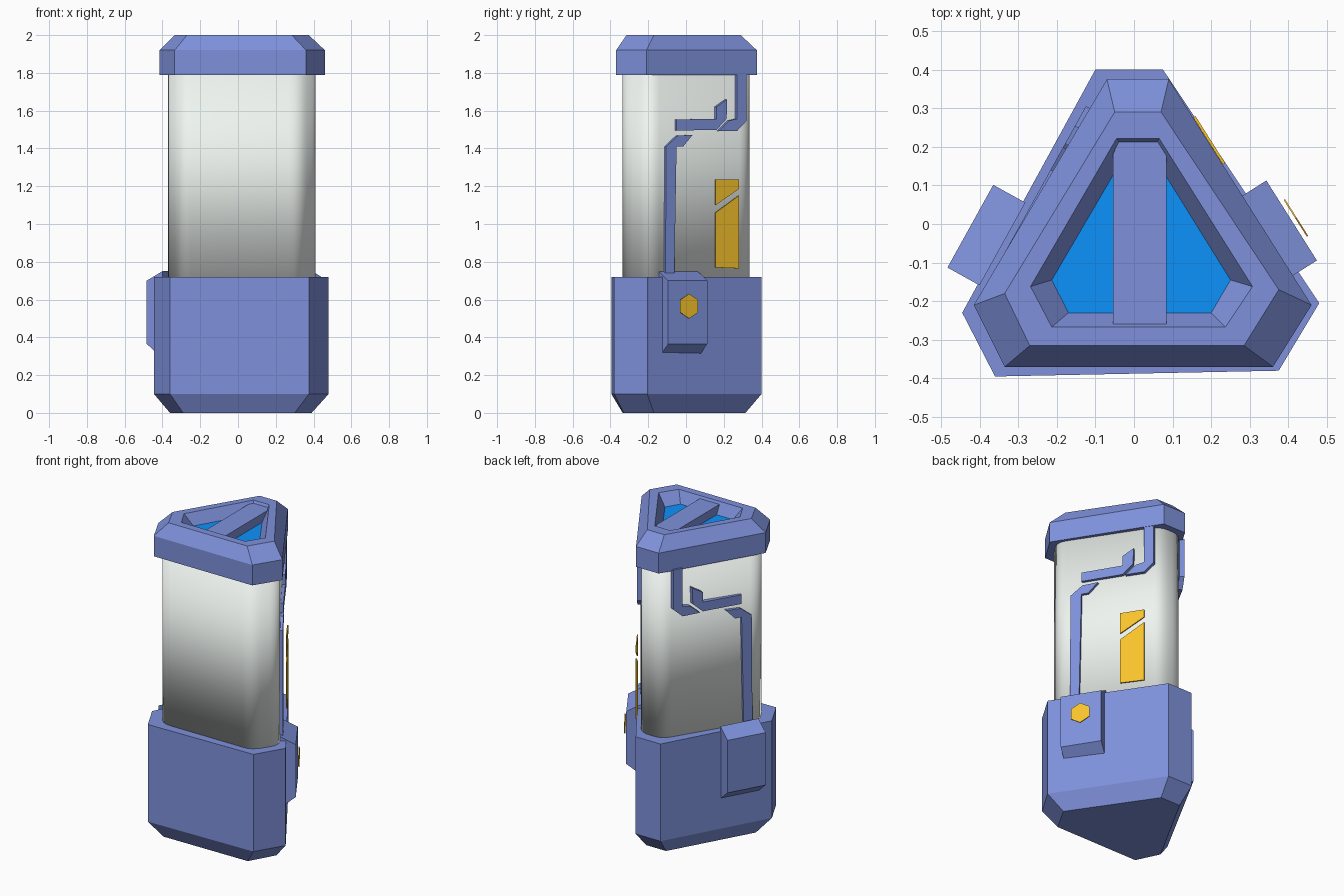
import bpy, bmesh
from math import cos, sin, radians, pi
from mathutils import Vector

if "Cube" in bpy.data.objects:
    bpy.data.objects.remove(bpy.data.objects["Cube"])


def material(name, rgb):
    m = bpy.data.materials.new(name)
    m.diffuse_color = (*rgb, 1)
    m.use_nodes = True
    m.node_tree.nodes["Principled BSDF"].inputs["Base Color"].default_value = m.diffuse_color
    return m


SHELL = material("shell_blue", (0.21, 0.285, 0.71))
GLASS = material("bright_blue", (0.004, 0.288, 0.97))
GOLD = material("gold", (0.95, 0.55, 0.025))
PALE = material("pale_grey", (0.86, 0.91, 0.88))


def loft(name, rings, mat, smooth=False):
    """Skin a stack of equal-length rings of 3D points, closed at both ends."""
    bm = bmesh.new()
    loops = [[bm.verts.new(p) for p in ring] for ring in rings]
    n = len(loops[0])
    for a, b in zip(loops, loops[1:]):
        for i in range(n):
            j = (i + 1) % n
            bm.faces.new((a[i], a[j], b[j], b[i]))
    bm.faces.new(loops[0])
    bm.faces.new(loops[-1])
    bmesh.ops.recalc_face_normals(bm, faces=bm.faces)
    for f in bm.faces:
        f.smooth = smooth
    me = bpy.data.meshes.new(name)
    bm.to_mesh(me)
    bm.free()
    me.materials.append(mat)
    ob = bpy.data.objects.new(name, me)
    bpy.context.collection.objects.link(ob)
    return ob


def level(outline, z):
    return [(x, y, z) for x, y in outline]


def rounded(outline, r, steps):
    """Replace each corner of an outline with a smooth curve."""
    pts = []
    for i, p in enumerate(outline):
        c = Vector(p)
        a = c + (Vector(outline[i - 1]) - c).normalized() * r
        b = c + (Vector(outline[(i + 1) % len(outline)]) - c).normalized() * r
        for k in range(steps + 1):
            t = k / steps
            pts.append(a * (1 - t) ** 2 + c * 2 * t * (1 - t) + b * t * t)
    return pts


# Base: six-sided block with a chamfered foot
foot = [(-.08, .315), (.06, .315), (.39, -.17), (.30, -.33), (-.29, -.335), (-.36, -.19)]
base = [(-.10, .40), (.075, .40), (.48, -.205), (.375, -.38), (-.36, -.395), (-.445, -.23)]
loft("base", [level(foot, 0), level(base, .1), level(base, .72)], SHELL)

# Tube: smooth rounded body
body = [(-.065, .335), (.085, .335), (.427, -.19), (.33, -.335), (-.305, -.335), (-.386, -.19)]
body = rounded(body, .06, 4)
loft("tube", [level(body, .66), level(body, 1.84)], PALE, smooth=True)

# Cap: chamfered lid with a recessed window
lid = [(-.07, .375), (.09, .375), (.46, -.21), (.36, -.37), (-.335, -.37), (-.415, -.21)]
rim = [(-.05, .29), (.07, .29), (.375, -.17), (.285, -.315), (-.27, -.315), (-.335, -.18)]
hole = [(-.045, .222), (.065, .222), (.307, -.162), (.237, -.267), (-.213, -.267), (-.268, -.162)]
floor = [(-.02, .185), (.045, .185), (.25, -.145), (.20, -.23), (-.17, -.23), (-.213, -.145)]
cap = loft("cap", [level(lid, 1.79), level(lid, 1.92), level(rim, 2), level(hole, 2),
                   level(floor, 1.93)], SHELL)
cap.data.materials.append(GLASS)
cap.data.polygons[-1].material_index = 1

# Bar across the window
bar = [(-.04, .212), (.065, .212), (.084, .18), (.084, -.26), (-.055, -.26), (-.055, .18)]
loft("window_bar", [level(bar, 1.925), level(bar, 1.985)], SHELL)

# Side fittings: drawn as (along the face, height), pushed out to a depth
SIDES = {"right": (radians(32.3), -1), "left": (radians(151), 1)}


def on_side(side, outline, depth):
    ang, sgn = SIDES[side]
    n = Vector((cos(ang), sin(ang), 0))
    t = Vector((sin(ang), -cos(ang), 0)) * sgn
    return [n * depth + t * u + Vector((0, 0, z)) for u, z in outline]


def plate(name, side, outline, d0, d1, mat):
    loft(name, [on_side(side, outline, d0), on_side(side, outline, d1)], mat)


def from_view(pts, depth):
    """Turn right-view (y, z) readings into along-face positions."""
    return [((y - .535 * depth) / .845, z) for y, z in pts]


PIPES = {
    "lower_pipe": [(-.112, .70), (-.108, 1.41), (-.048, 1.467), (.032, 1.472),
                   (-.018, 1.41), (-.053, 1.41), (-.065, .70)],
    "middle_pipe": [(-.053, 1.553), (.158, 1.557), (.158, 1.62), (.215, 1.66),
                    (.212, 1.557), (.158, 1.498), (-.053, 1.495)],
    "upper_pipe": [(.268, 1.80), (.268, 1.557), (.226, 1.547), (.172, 1.493),
                   (.268, 1.493), (.318, 1.547), (.318, 1.80)],
}
for side, front, pipe in (("right", .35, .274), ("left", .368, .257)):
    for name, pts in PIPES.items():
        plate(f"{side}_{name}", side, from_view(pts, .268), pipe - .03, pipe, SHELL)
    # Clip box with sloping top and bottom
    back = front - .095
    u0, u1 = -.333, -.088
    loft(f"{side}_box", [on_side(side, [(u0, .29), (u1, .29), (u1, .75), (u0, .75)], back),
                         on_side(side, [(u0, .365), (u1, .365), (u1, .70), (u0, .70)], front)],
         SHELL)

# Gold strips and hexagonal button on the right side
STRIPS = {
    "lower_strip": [(.155, .77), (.277, .765), (.277, 1.15), (.155, 1.06)],
    "upper_strip": [(.155, 1.10), (.277, 1.185), (.277, 1.235), (.155, 1.235)],
}
for name, pts in STRIPS.items():
    plate(name, "right", from_view(pts, .279), .277, .284, GOLD)
button = [(-.211 + .065 * sin(i * pi / 3), .565 + .065 * cos(i * pi / 3)) for i in range(6)]
plate("button", "right", button, .361, .365, GOLD)
